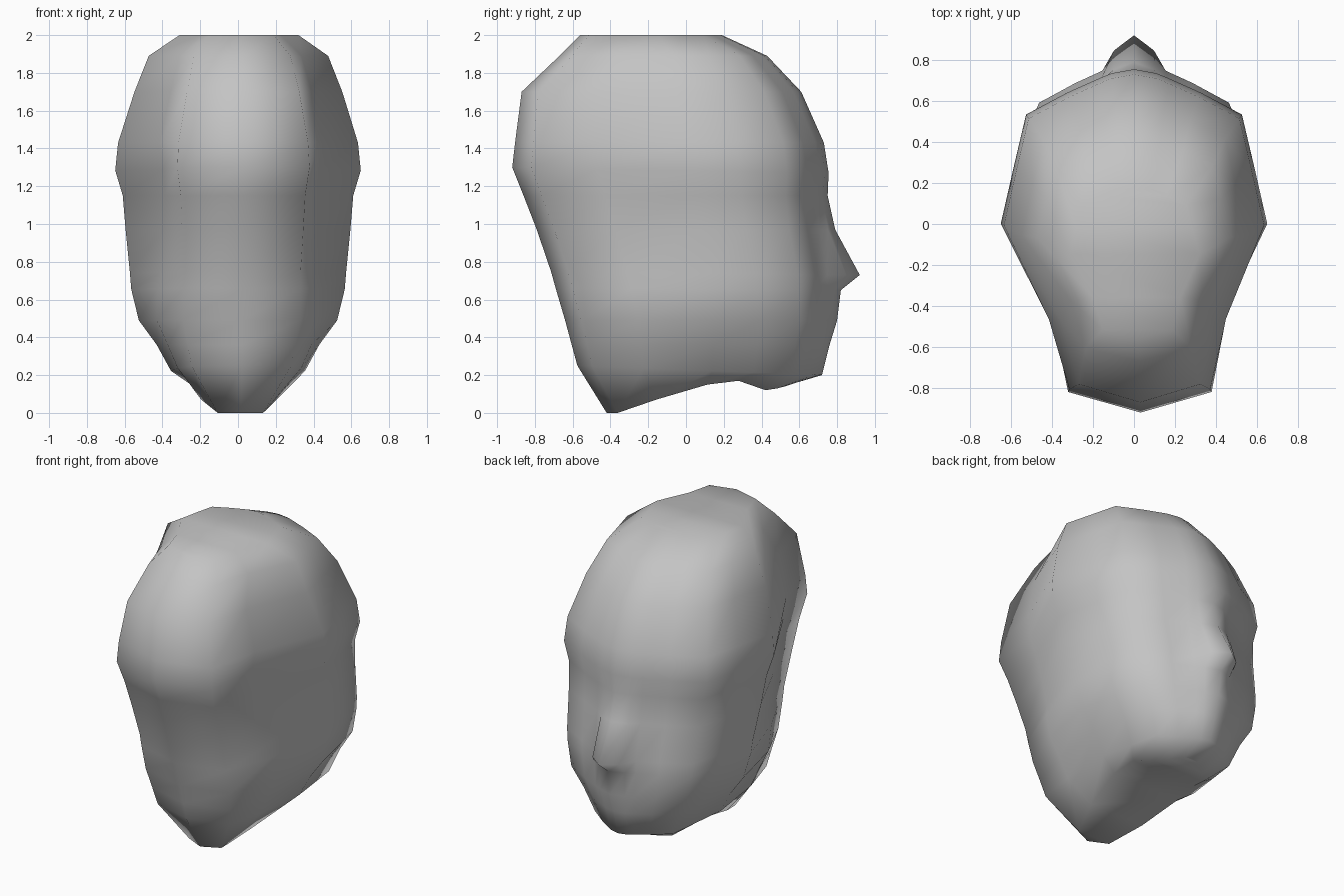
import bpy
import bmesh

cube = bpy.data.objects.get("Cube")
if cube:
    bpy.data.objects.remove(cube, do_unlink=True)

# Half outline of the skull seen from above, back to front: (width share, depth share)
OUTLINE = [(0, 0), (.54, .06), (.68, .27), (1, .55), (.9, .72),
           (.81, .868), (.5, .932), (.27, .972), (.17, .988), (0, 1)]

# Levels from jaw to crown:
# (back height, front height, back, front, half width, neck fullness, nose tip, nose wing)
LEVELS = [
    (.25, .20, -.575, .72, .355, 1, 0, 0),
    (.36, .36, -.605, .76, .43, .85, 0, 0),
    (.49, .49, -.64, .79, .525, .65, .01, 0),
    (.66, .65, -.69, .79, .565, .4, .03, .01),
    (.75, .73, -.715, .79, .572, .2, .13, .075),
    (.97, .97, -.79, .75, .595, 0, .04, .02),
    (1.15, 1.15, -.86, .74, .61, -.1, .01, 0),
    (1.30, 1.27, -.92, .755, .65, -.2, 0, 0),
    (1.43, 1.43, -.905, .73, .635, 0, 0, 0),
    (1.70, 1.70, -.87, .61, .55, 0, 0, 0),
    (1.89, 1.89, -.67, .43, .475, 0, 0, 0),
    (2.00, 2.00, -.56, .19, .315, 0, 0, 0),
]
# Underside rim from nape to chin: (half width, height)
UNDERSIDE = [(0, 0), (.12, 0), (.2, .07), (.25, .15), (.24, .17),
             (.19, .12), (.13, .13), (.08, .14), (.05, .15), (0, .15)]
last = len(OUTLINE) - 1


def mix(back, front, share):
    return back + (front - back) * share


def level_ring(z_back, z_front, back, front, width, neck, tip, wing):
    fuller = {1: .2 * neck ** 3, 2: .24 * neck}
    nose = {last: tip, last - 1: wing}
    return [((u + fuller.get(i, 0)) * width,
             mix(back, front, v) + nose.get(i, 0),
             mix(z_back, z_front, v))
            for i, (u, v) in enumerate(OUTLINE)]


rings = [[(x, mix(-.42, .55, v), z) for (x, z), (u, v) in zip(UNDERSIDE, OUTLINE)]]
rings += [level_ring(*level) for level in LEVELS]

# Loft the full rings, mirrored across the middle, the nape leaning slightly left
bm = bmesh.new()
loops = []
for ring in rings:
    full = ring + [(-x, y, z) for x, y, z in ring[last - 1:0:-1]]
    loops.append([bm.verts.new((x - .035 * min(y, 0), y, z)) for x, y, z in full])
count = 2 * last
for low, high in zip(loops, loops[1:]):
    for i in range(count):
        j = (i + 1) % count
        bm.faces.new((low[i], low[j], high[j], high[i]))

# Close the crown and underside with strips from side to side
for loop in (loops[0], loops[-1]):
    for i in range(last):
        corners = [loop[i], loop[i + 1], loop[count - i - 1], loop[-i % count]]
        bm.faces.new(list(dict.fromkeys(corners)))
bmesh.ops.recalc_face_normals(bm, faces=bm.faces)
for face in bm.faces:
    face.smooth = True

mesh = bpy.data.meshes.new("head")
bm.to_mesh(mesh)
bm.free()
head = bpy.data.objects.new("head", mesh)
bpy.context.collection.objects.link(head)

# Plain grey clay
grey = bpy.data.materials.new("grey")
grey.use_nodes = True
color = (.55, .55, .55, 1)
grey.diffuse_color = color
grey.node_tree.nodes["Principled BSDF"].inputs["Base Color"].default_value = color
mesh.materials.append(grey)
